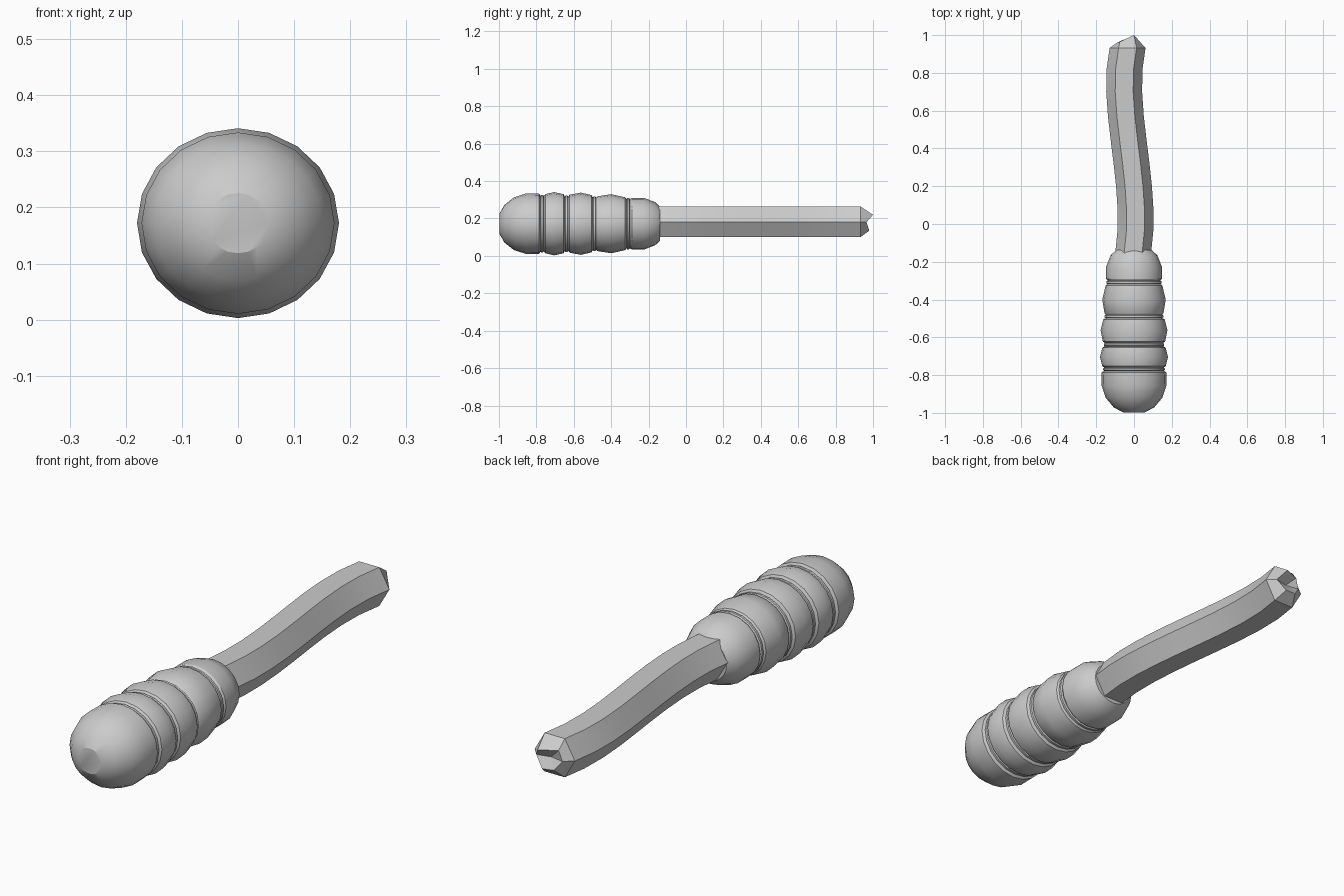
import bpy, bmesh
from math import cos, sin, pi, radians

if "Cube" in bpy.data.objects:
    bpy.data.objects.remove(bpy.data.objects["Cube"])


def loft(name, rings, start_tip, end_tip, angle):
    """Skin a list of point rings, closing each end with a fan or a flat cap."""
    bm = bmesh.new()
    loops = [[bm.verts.new(p) for p in r] for r in rings]
    n = len(loops[0])
    for a, b in zip(loops, loops[1:]):
        for i in range(n):
            j = (i + 1) % n
            bm.faces.new((a[i], a[j], b[j], b[i]))
    for loop, tip in ((loops[0], start_tip), (loops[-1], end_tip)):
        if tip:
            t = bm.verts.new(tip)
            for i in range(n):
                bm.faces.new((loop[i], loop[(i + 1) % n], t))
        else:
            bm.faces.new(loop)
    bmesh.ops.recalc_face_normals(bm, faces=bm.faces)
    me = bpy.data.meshes.new(name)
    bm.to_mesh(me)
    bm.free()
    ob = bpy.data.objects.new(name, me)
    bpy.context.collection.objects.link(ob)
    bpy.ops.object.select_all(action='DESELECT')
    ob.select_set(True)
    bpy.context.view_layer.objects.active = ob
    bpy.ops.object.shade_smooth_by_angle(angle=radians(angle))
    return ob


# Ribbed grip: (y, radius) from the rounded butt through bulges and narrow beads
profile = [(-.998, .057), (-.97, .108), (-.92, .15), (-.855, .172), (-.785, .171),
           (-.778, .158), (-.774, .163), (-.764, .163), (-.76, .158),
           (-.752, .168), (-.705, .18), (-.655, .168),
           (-.648, .155), (-.644, .16), (-.634, .16), (-.63, .155),
           (-.622, .165), (-.562, .177), (-.505, .163),
           (-.498, .15), (-.494, .155), (-.484, .155), (-.48, .15),
           (-.472, .156), (-.4, .168), (-.325, .15),
           (-.318, .14), (-.314, .146), (-.304, .146), (-.3, .14),
           (-.29, .147), (-.225, .147), (-.165, .123), (-.138, .095)]
SIDES = 20
grip_rings = [[(r * sin(2 * pi * i / SIDES), y, .172 + .94 * r * cos(2 * pi * i / SIDES))
               for i in range(SIDES)] for y, r in profile]
loft("ribbed_grip", grip_rings, None, None, 30)

# Hexagonal shaft following a gentle S curve: (centre x, y)
path = [(-.012, -.22), (-.002, -.13), (.008, -.03), (.008, .08), (0, .2), (-.013, .32),
        (-.028, .44), (-.043, .57), (-.052, .7), (-.05, .82), (-.034, .932)]
shaft_rings = [[(x + .095 * cos(pi * i / 3), y, .182 + .095 * sin(pi * i / 3))
                for i in range(6)] for x, y in path]
# Roughly chipped end, slightly hollow in the middle
shaft_rings.append([(.03, .965, .18), (0, 1.0, .22), (-.075, .965, .225),
                    (-.09, .96, .18), (-.06, .975, .14), (-.008, .98, .135)])
loft("bent_shaft", shaft_rings, None, (-.03, .95, .18), 30)
